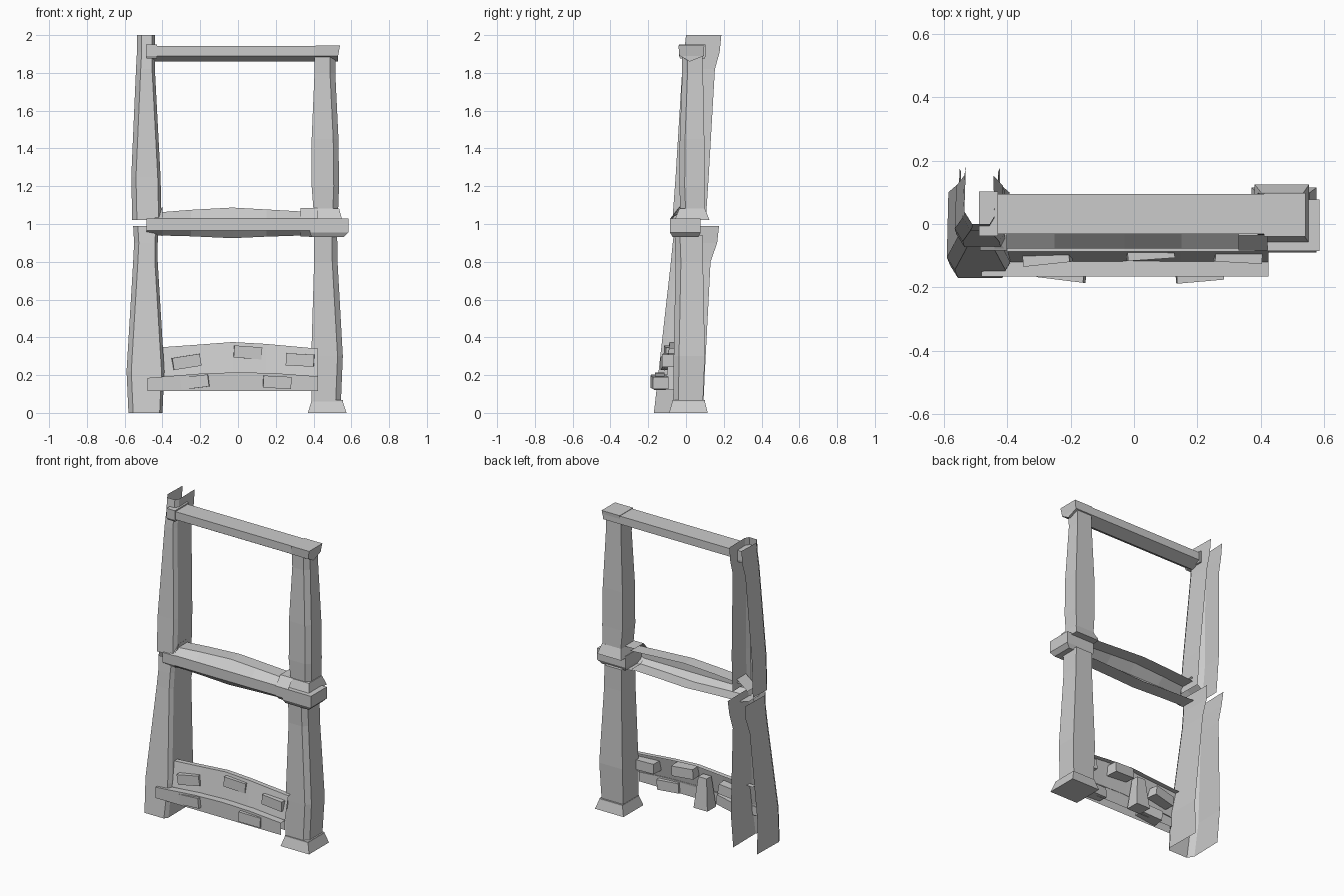
import bpy, bmesh
from math import radians
from mathutils import Matrix, Vector

if "Cube" in bpy.data.objects:
    bpy.data.objects.remove(bpy.data.objects["Cube"])


def loft(name, rings, closed=True, caps=True):
    """Skin a list of equal-length point rings with flat quads."""
    bm = bmesh.new()
    rows = [[bm.verts.new(p) for p in r] for r in rings]
    n = len(rows[0])
    for a, b in zip(rows, rows[1:]):
        for i in range(n if closed else n - 1):
            j = (i + 1) % n
            bm.faces.new((a[i], a[j], b[j], b[i]))
    if closed and caps:
        bm.faces.new(rows[0][::-1])
        bm.faces.new(rows[-1])
    if closed:
        bmesh.ops.recalc_face_normals(bm, faces=bm.faces)
    me = bpy.data.meshes.new(name)
    bm.to_mesh(me)
    bm.free()
    ob = bpy.data.objects.new(name, me)
    bpy.context.collection.objects.link(ob)
    return ob


def rect(x0, x1, y0, y1, z):
    return [(x0, y0, z), (x1, y0, z), (x1, y1, z), (x0, y1, z)]


def channel(name, levels):
    """Post open at the back: two side sheets and a chamfered front."""
    loft(name, [[(xl + .005, yb, z), (xl, yf + .04, z), (xl + .025, yf, z),
                 (xr - .015, yf, z), (xr, yf + .025, z), (xr - .003, yb, z)]
                for z, xl, xr, yf, yb in levels], closed=False)


def post(name, levels, c=.028):
    """Closed post with one chamfered front corner."""
    loft(name, [[(x0, y0, z), (x1 - c, y0, z), (x1, y0 + c, z), (x1, y1, z), (x0, y1, z)]
                for z, x0, x1, y0, y1 in levels])


# Left posts: z, left x, right x, front y, back y
channel("left_post_lower", [
    (0, -.58, -.40, -.17, .09), (.22, -.59, -.39, -.145, .10),
    (.80, -.555, -.425, -.08, .13), (.90, -.55, -.425, -.07, .165),
    (.99, -.555, -.42, -.06, .175)])
channel("left_post_upper", [
    (1.02, -.56, -.405, -.072, .105), (1.25, -.565, -.41, -.055, .12),
    (1.82, -.54, -.44, -.02, .153), (1.91, -.535, -.44, -.01, .178),
    (2.0, -.535, -.44, 0, .187)])

# Right posts: z, x range, y range
post("right_post_lower", [
    (.06, .39, .545, -.068, .09), (.30, .388, .555, -.065, .10),
    (.80, .403, .527, -.055, .09), (.94, .403, .525, -.06, .09)])
post("right_post_upper", [
    (1.07, .40, .53, -.03, .10), (1.20, .39, .535, -.035, .098),
    (1.45, .39, .532, -.033, .097), (1.80, .405, .515, -.02, .09),
    (1.90, .405, .515, -.022, .088)])

# Right post foot, middle collar and top cap
loft("right_foot", [rect(.37, .575, -.09, .115, 0),
                    rect(.388, .555, -.072, .10, .06),
                    rect(.388, .555, -.072, .10, .068)])
loft("middle_collar", [rect(.39, .56, -.07, .065, .93),
                       rect(.38, .585, -.085, .078, .955),
                       rect(.38, .585, -.085, .078, 1.03)])
loft("upper_post_foot", [rect(.38, .552, -.06, .125, 1.02),
                         rect(.40, .535, -.035, .10, 1.082)])
loft("right_top_cap", [rect(.41, .53, -.035, .092, 1.89),
                       rect(.41, .54, -.04, .097, 1.945)])


# Middle rail: arched shell open at the back, with a sleeve at each end
def rail_ring(x, zb, zt, g=0):
    return [(x, .06, zt), (x, -.03 - g, zt), (x, -.078 - g, 1.03),
            (x, -.078 - g, .965), (x, -.045 - g, zb), (x, .05, zb)]


loft("middle_rail", [rail_ring(-.44, .94, 1.06), rail_ring(-.25, .935, 1.075),
                     rail_ring(-.03, .925, 1.087), rail_ring(.15, .933, 1.077),
                     rail_ring(.36, .94, 1.065)], closed=False)
loft("left_rail_sleeve", [rail_ring(-.485, .955, 1.025, .005),
                          rail_ring(-.40, .937, 1.09, .005)], closed=False)
loft("right_rail_sleeve", [rail_ring(.33, .935, 1.085, .006),
                           rail_ring(.42, .93, 1.085, .006)], closed=False)

# Top rail with a slanted underside, and its left end block
loft("top_rail", [[(x, -.032, 1.89), (x, -.032, 1.942), (x, .095, 1.942),
                   (x, .095, 1.89), (x, .02, 1.86)] for x in (-.45, .53)])
loft("left_top_block", [rect(-.485, -.43, -.03, .10, 1.875),
                        rect(-.488, -.428, -.038, .103, 1.89),
                        rect(-.488, -.428, -.038, .103, 1.95)])

# Arched wall panels, open at the back: x, crest z
loft("upper_wall_panel", [[(x, -.12, .13), (x, -.12, .20), (x, -.087, z), (x, -.055, z)]
                          for x, z in ((-.44, .345), (-.2, .362), (-.03, .375),
                                       (.15, .365), (.424, .34))], closed=False)
loft("lower_wall_panel", [[(x, -.165, .115), (x, -.165, z), (x, -.115, z)]
                          for x, z in ((-.48, .185), (-.2, .208), (0, .215),
                                       (.2, .21), (.424, .193))], closed=False)

# Loose bricks: centre, tilt in the front plane, turn about z
for i, (p, tilt, turn) in enumerate([
        ((-.275, -.085, .27), -9, 6), ((.05, -.07, .32), 4, 4), ((.33, -.08, .28), 3, -3),
        ((-.225, -.135, .163), -7, -7), ((.205, -.14, .162), 3, 5)]):
    m = (Matrix.Translation(p) @ Matrix.Rotation(radians(turn), 4, 'Z')
         @ Matrix.Rotation(radians(tilt), 4, 'Y'))
    loft(f"wall_brick_{i + 1}",
         [[m @ Vector(v) for v in rect(-.074, .074, -.042, .042, z)] for z in (-.032, .032)])

# Small tapered support behind the wall
loft("wall_support", [rect(-.14, -.04, -.11, -.02, .12), rect(-.12, -.06, -.09, -.04, .32)])
